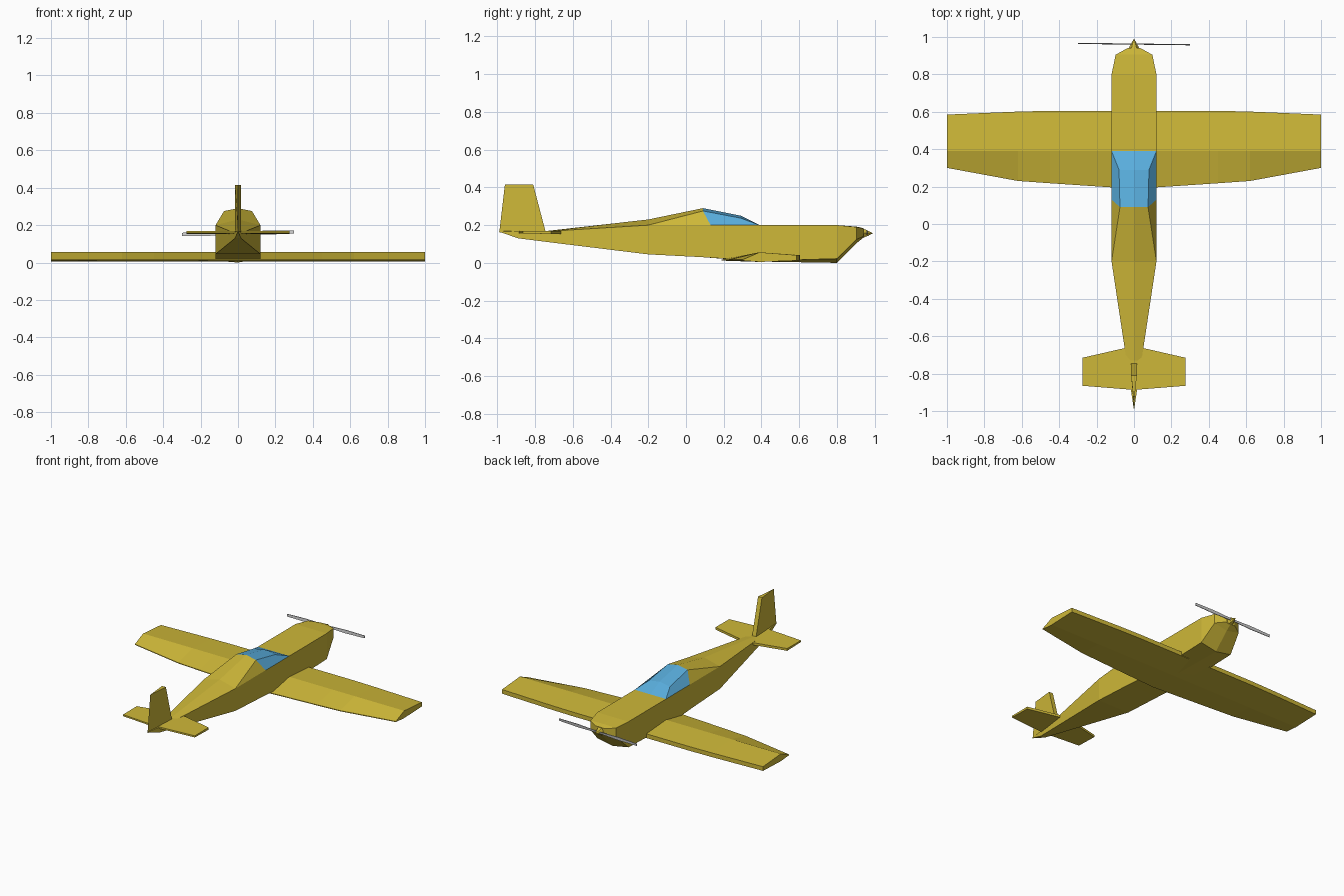
import bpy, bmesh
from math import radians, cos, sin

if "Cube" in bpy.data.objects:
    bpy.data.objects.remove(bpy.data.objects["Cube"])


def material(name, rgb):
    m = bpy.data.materials.new(name)
    m.diffuse_color = (*rgb, 1)
    m.use_nodes = True
    m.node_tree.nodes["Principled BSDF"].inputs["Base Color"].default_value = m.diffuse_color
    return m


YELLOW = material("yellow_paint", (0.62, 0.48, 0.04))
GLASS = material("blue_glass", (0.10, 0.42, 0.72))


def finish(name, bm, mat, recalc=True):
    bmesh.ops.remove_doubles(bm, verts=bm.verts, dist=1e-4)
    if recalc:
        bmesh.ops.recalc_face_normals(bm, faces=bm.faces)
    me = bpy.data.meshes.new(name)
    bm.to_mesh(me)
    bm.free()
    ob = bpy.data.objects.new(name, me)
    bpy.context.collection.objects.link(ob)
    if mat:
        me.materials.append(mat)
    return ob


def loft(name, rings, mat=YELLOW):
    """Skin a list of equal-length closed rings and cap both ends."""
    bm = bmesh.new()
    vs = [[bm.verts.new(p) for p in r] for r in rings]
    n = len(rings[0])
    for a, b in zip(vs, vs[1:]):
        for i in range(n):
            j = (i + 1) % n
            bm.faces.new((a[i], a[j], b[j], b[i]))
    bm.faces.new(vs[0][::-1])
    bm.faces.new(vs[-1])
    return finish(name, bm, mat)


def mirrored(name, pts, faces, mat):
    """Half-shell given by named points, mirrored across x = 0."""
    bm = bmesh.new()
    for s in (1, -1):
        v = {k: bm.verts.new((s * p[0], p[1], p[2])) for k, p in pts.items()}
        for f in faces:
            bm.faces.new([v[k] for k in f][::s])
    return finish(name, bm, mat, recalc=False)


# Fuselage: y, half width, keel z, lower edge z, upper edge z, spine z
stations = [
    (-0.99, 0.001, 0.165, 0.165, 0.168, 0.169),
    (-0.89, 0.016, 0.130, 0.130, 0.166, 0.168),
    (-0.73, 0.040, 0.110, 0.110, 0.167, 0.170),
    (-0.20, 0.120, 0.045, 0.045, 0.200, 0.230),
    (0.09, 0.120, 0.030, 0.030, 0.200, 0.200),
    (0.39, 0.120, 0.007, 0.010, 0.200, 0.200),
    (0.80, 0.120, 0.000, 0.022, 0.200, 0.200),
    (0.905, 0.098, 0.105, 0.125, 0.190, 0.192),
    (0.94, 0.035, 0.133, 0.140, 0.182, 0.184),
]
loft("fuselage", [[(0, y, k), (w, y, b), (w, y, t), (0, y, s), (-w, y, t), (-w, y, b)]
                  for y, w, k, b, t, s in stations])

# Canopy glass and the fairing behind it
P = {"A": (0.12, 0.39, 0.2), "B": (0.08, 0.29, 0.237), "C": (0, 0.29, 0.25),
     "D": (0.075, 0.09, 0.275), "E": (0, 0.09, 0.29), "F": (0.12, 0.13, 0.2),
     "G": (0, 0.39, 0.2), "H": (0.12, -0.2, 0.2), "I": (0, -0.2, 0.23)}
mirrored("canopy", {k: P[k] for k in "ABCDEFG"}, ("ABCG", "BDEC"[::-1][::-1], "AFDB"[::-1][::-1]), GLASS)
mirrored("canopy_fairing", {k: P[k] for k in "DEFHI"}, ("DHIE", "FHD"), YELLOW)
for n in ("canopy", "canopy_fairing"):
    me = bpy.data.objects[n].data
    if sum(p.normal.z for p in me.polygons) < 0:
        me.flip_normals()

# Wing: x, trailing edge y, leading edge y
wing = [(-1, 0.30, 0.585), (-0.62, 0.23, 0.601), (-0.45, 0.218, 0.605), (0, 0.188, 0.605),
        (0.45, 0.218, 0.605), (0.62, 0.23, 0.601), (1, 0.30, 0.585)]
loft("wing", [[(x, te, 0.017), (x, 0.39, 0.056), (x, le, 0.041), (x, le, 0.012), (x, 0.39, 0.005), (x, te, 0.012)]
              for x, te, le in wing])

# Tailplane: x, rear y, front y
loft("tailplane", [[(x, r, 0.157), (x, f, 0.153), (x, f, 0.169), (x, r, 0.168)]
                   for x, r, f in ((-0.275, -0.865, -0.715), (0, -0.887, -0.652), (0.275, -0.865, -0.715))])

# Fin: wedge section, sharp at the rear
loft("fin", [[(-0.015, f, z), (0.015, f, z), (0, r, z)]
             for z, f, r in ((0.16, -0.743, -0.99), (0.415, -0.81, -0.96))])

# Spinner cone
ring = [radians(60 * i) for i in range(6)]
loft("spinner", [[(r * cos(a), y, 0.157 + r * sin(a)) for a in ring]
                 for y, r in ((0.93, 0.03), (0.95, 0.023), (0.99, 0.001))], YELLOW)

# Propeller blades: x, half chord, slightly twisted
for side, s in (("left", -1), ("right", 1)):
    rings = []
    for x, c in ((0.01, 0.006), (0.15, 0.011), (0.30, 0.008)):
        z = 0.157 + s * x * 0.02
        y = 0.962 - s * x * 0.012
        rings.append([(s * x, y - 0.003, z - c), (s * x, y + 0.001, z - c),
                      (s * x, y + 0.003, z + c), (s * x, y - 0.001, z + c)])
    loft("propeller_blade_" + side, rings, None)
